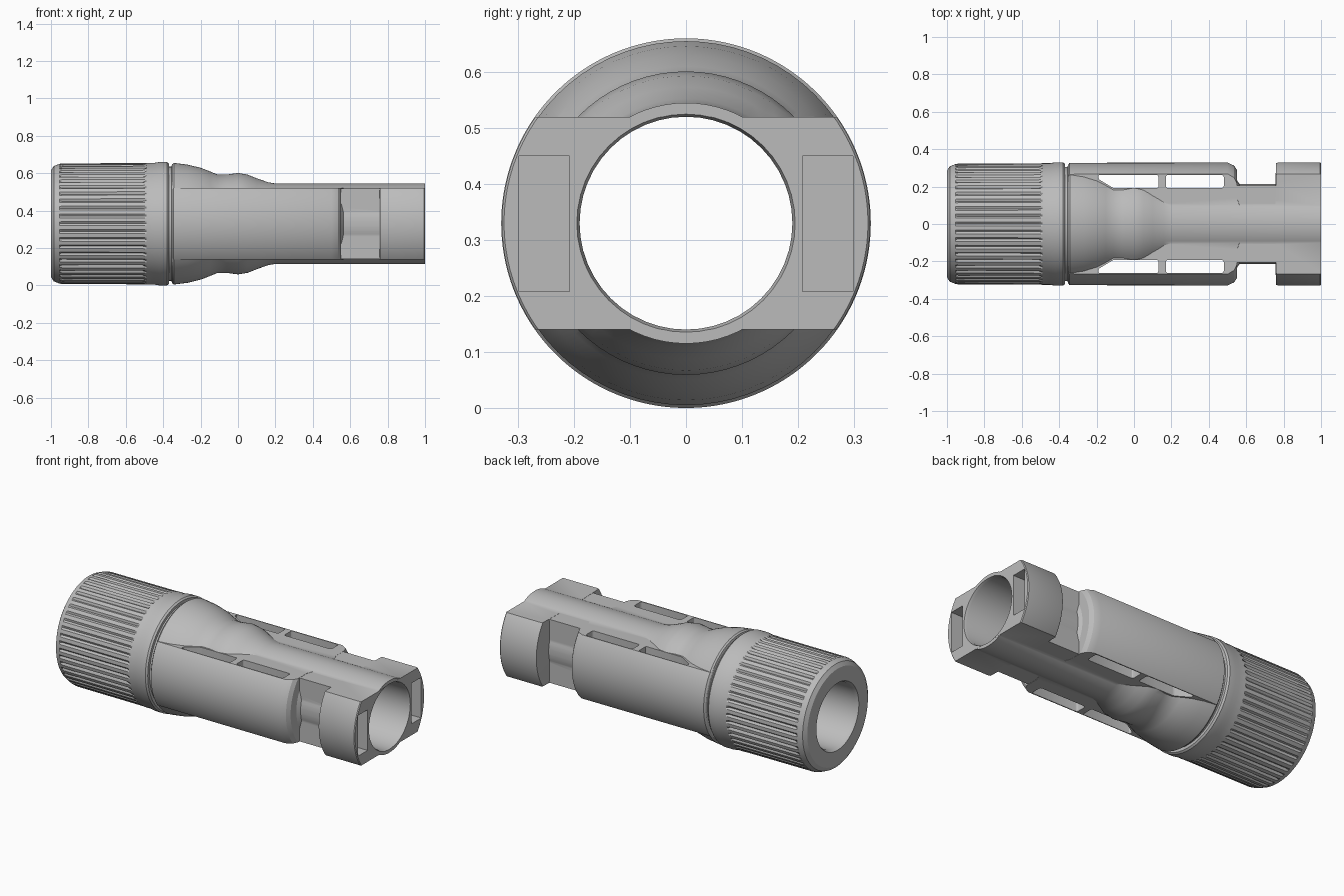
import bpy, bmesh, math
from mathutils import Matrix

if "Cube" in bpy.data.objects:
    bpy.data.objects.remove(bpy.data.objects["Cube"])

MID = 0.33    # height of the long axis
BORE = 0.19

grey = bpy.data.materials.new("matte grey plastic")
grey.use_nodes = True
colour = (0.5, 0.5, 0.5, 1)
grey.diffuse_color = colour
grey.node_tree.nodes["Principled BSDF"].inputs["Base Color"].default_value = colour


def finish(bm, name):
    bmesh.ops.recalc_face_normals(bm, faces=bm.faces)
    mesh = bpy.data.meshes.new(name)
    bm.to_mesh(mesh)
    bm.free()
    mesh.materials.append(grey)
    ob = bpy.data.objects.new(name, mesh)
    bpy.context.collection.objects.link(ob)
    return ob


def lathe(name, profile, sides, closed=False, grooved=()):
    """Turn (x, radius) points around the long axis; listed points get grooves."""
    bm = bmesh.new()
    rings = []
    for i, (x, r) in enumerate(profile):
        ring = []
        for s in range(sides):
            rad = r - 0.011 if i in grooved and s % 4 == 0 else r
            a = math.tau * s / sides
            ring.append(bm.verts.new((x, rad * math.cos(a), MID + rad * math.sin(a))))
        rings.append(ring)
    pairs = list(zip(rings, rings[1:]))
    if closed:
        pairs.append((rings[-1], rings[0]))
    else:
        bm.faces.new(rings[0])
        bm.faces.new(rings[-1])
    for a, b in pairs:
        for s in range(sides):
            t = (s + 1) % sides
            bm.faces.new((a[s], a[t], b[t], b[s]))
    return finish(bm, name)


def prism(name, outline, z0, z1, side=1, bevel=0):
    """Extrude an (x, y) outline upward, optionally rounding its upright corners."""
    bm = bmesh.new()
    base = bm.faces.new([bm.verts.new((x, y * side, z0)) for x, y in outline])
    top = bmesh.ops.extrude_face_region(bm, geom=[base])["geom"]
    verts = [v for v in top if isinstance(v, bmesh.types.BMVert)]
    bmesh.ops.translate(bm, verts=verts, vec=(0, 0, z1 - z0))
    if bevel:
        upright = [e for e in bm.edges
                   if abs(e.verts[0].co.z - e.verts[1].co.z) > 0.01]
        bmesh.ops.bevel(bm, geom=upright, offset=bevel, segments=3,
                        profile=0.5, affect='EDGES')
    return finish(bm, name)


def rect(x0, x1, y0, y1):
    return [(x0, y0), (x1, y0), (x1, y1), (x0, y1)]


def combine(target, other, operation):
    mod = target.modifiers.new(operation.lower(), 'BOOLEAN')
    mod.operation = operation
    mod.solver = 'EXACT'
    mod.object = other
    bpy.context.view_layer.objects.active = target
    bpy.ops.object.modifier_apply(modifier=mod.name)
    bpy.data.objects.remove(other)


# Grip cap: grooved barrel, chamfered end and a slightly wider collar
cap = lathe("grip_cap", [
    (-1.0, BORE + 0.01), (-1.0, 0.285), (-0.985, 0.308), (-0.955, 0.32),
    (-0.94, 0.323), (-0.51, 0.324), (-0.49, 0.325), (-0.45, 0.325),
    (-0.42, 0.33), (-0.38, 0.33), (-0.37, 0.322), (-0.37, BORE),
    (-0.98, BORE)], 192, closed=True, grooved=(4, 5))

# Side wings, neck notch and locking head, trimmed to a flat slab
body = lathe("connector_body", [
    (-0.353, 0.315), (-0.345, 0.327), (0.50, 0.329), (0.535, 0.312),
    (0.55, 0.29), (0.55, 0.235), (0.57, 0.205), (0.755, 0.205),
    (0.76, 0.325), (0.77, 0.329), (0.995, 0.329), (1.0, 0.325)], 96)
combine(body, prism("slab", rect(-1, 2, -1, 1), MID - 0.19, MID + 0.19), 'INTERSECT')
combine(body, prism("neck", rect(0.5, 0.8, -0.206, 0.206),
                    MID - 0.189, MID + 0.189), 'UNION')

# Central barrel with a swelling shoulder
barrel = lathe("barrel", [
    (-0.375, 0.305), (-0.356, 0.305), (-0.352, 0.318), (-0.343, 0.325),
    (-0.27, 0.316), (-0.20, 0.299), (-0.15, 0.28), (-0.11, 0.263),
    (-0.06, 0.263), (0.0, 0.271), (0.05, 0.263), (0.10, 0.243),
    (0.16, 0.222), (0.20, 0.215), (0.999, 0.215)], 72)
combine(body, barrel, 'UNION')

# Through bore
combine(body, lathe("bore", [(-1.2, BORE), (0.985, BORE), (1.03, BORE + 0.015)], 48),
        'DIFFERENCE')

# Latch slots and end pockets on both sides
for side in (1, -1):
    front_slot = prism("front_slot", rect(0.17, 0.48, 0.192, 0.262), -0.2, 0.9,
                       side, 0.012)
    rear_slot = prism("rear_slot", [(-0.11, 0.192), (0.13, 0.192), (0.13, 0.262),
                                    (-0.19, 0.262), (-0.19, 0.24)],
                      -0.2, 0.9, side, 0.008)
    pocket = prism("pocket", rect(0.79, 1.1, 0.208, 0.298), 0.208, 0.45, side)
    for cutter in (front_slot, rear_slot, pocket):
        combine(body, cutter, 'DIFFERENCE')

# Smooth round surfaces, crisp edges
for ob in (cap, body):
    bpy.ops.object.select_all(action='DESELECT')
    ob.select_set(True)
    bpy.context.view_layer.objects.active = ob
    bpy.ops.object.shade_smooth_by_angle(angle=math.radians(28))
